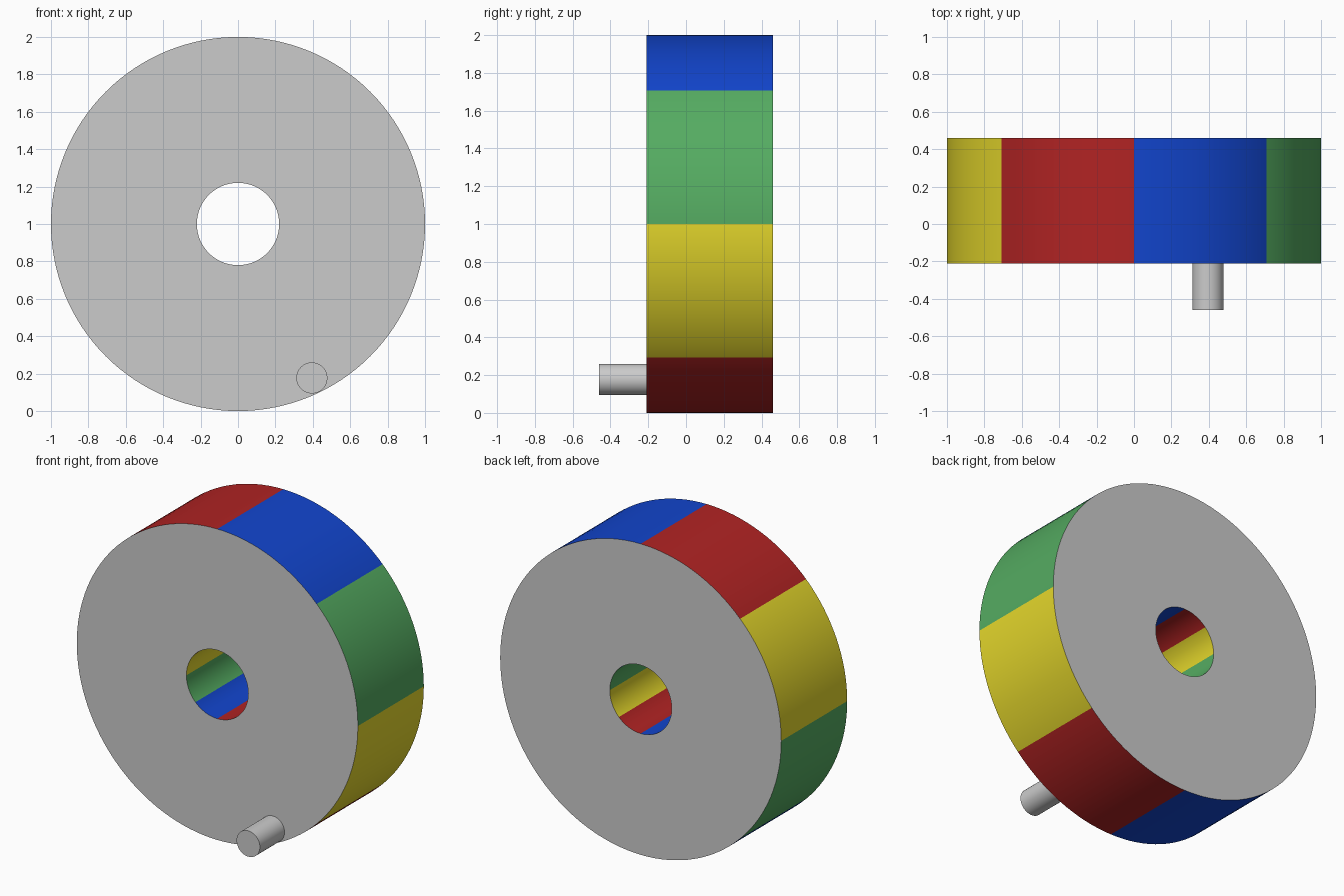
import bpy, bmesh, math

if "Cube" in bpy.data.objects:
    bpy.data.objects.remove(bpy.data.objects["Cube"])

SEG = 128
R_OUT, R_IN = 1.0, 0.22
Y_FRONT, Y_BACK = -0.21, 0.46
CENTRE_Z = 1.0


def finish(obj):
    bpy.ops.object.select_all(action='DESELECT')
    obj.select_set(True)
    bpy.context.view_layer.objects.active = obj
    bpy.ops.object.shade_smooth_by_angle(angle=math.radians(30))


# Drum: ring with grey end faces and eight coloured sectors
mesh = bpy.data.meshes.new("drum")
mesh.materials.append(None)
for name, rgb in [("blue", (0.006, 0.06, 0.62)), ("green", (0.09, 0.41, 0.12)),
                  ("yellow", (0.79, 0.69, 0.025)), ("red", (0.44, 0.017, 0.017))]:
    mat = bpy.data.materials.new(name)
    mat.diffuse_color = (*rgb, 1)
    mat.use_nodes = True
    mat.node_tree.nodes["Principled BSDF"].inputs["Base Color"].default_value = mat.diffuse_color
    mesh.materials.append(mat)

bm = bmesh.new()
profile = [(R_OUT, Y_FRONT), (R_OUT, Y_BACK), (R_IN, Y_BACK), (R_IN, Y_FRONT)]
rings = []
for i in range(SEG):
    a = 2 * math.pi * i / SEG      # clockwise from the top, seen from the front
    rings.append([bm.verts.new((r * math.sin(a), y, CENTRE_Z + r * math.cos(a)))
                  for r, y in profile])
for i in range(SEG):
    p, q = rings[i], rings[(i + 1) % SEG]
    for k in range(4):
        n = (k + 1) % 4
        face = bm.faces.new((p[k], p[n], q[n], q[k]))
        if k in (0, 2):            # rim and bore carry the sector colours
            face.material_index = 1 + (i * 8 // SEG) % 4
bmesh.ops.recalc_face_normals(bm, faces=bm.faces)
bm.to_mesh(mesh)
bm.free()
drum = bpy.data.objects.new("drum", mesh)
bpy.context.collection.objects.link(drum)
finish(drum)

# Crank peg on the front face
bpy.ops.mesh.primitive_cylinder_add(vertices=64, radius=0.083, depth=0.25,
                                    location=(0.395, Y_FRONT - 0.125, 0.177),
                                    rotation=(math.pi / 2, 0, 0))
peg = bpy.context.object
peg.name = "crank_peg"
finish(peg)
